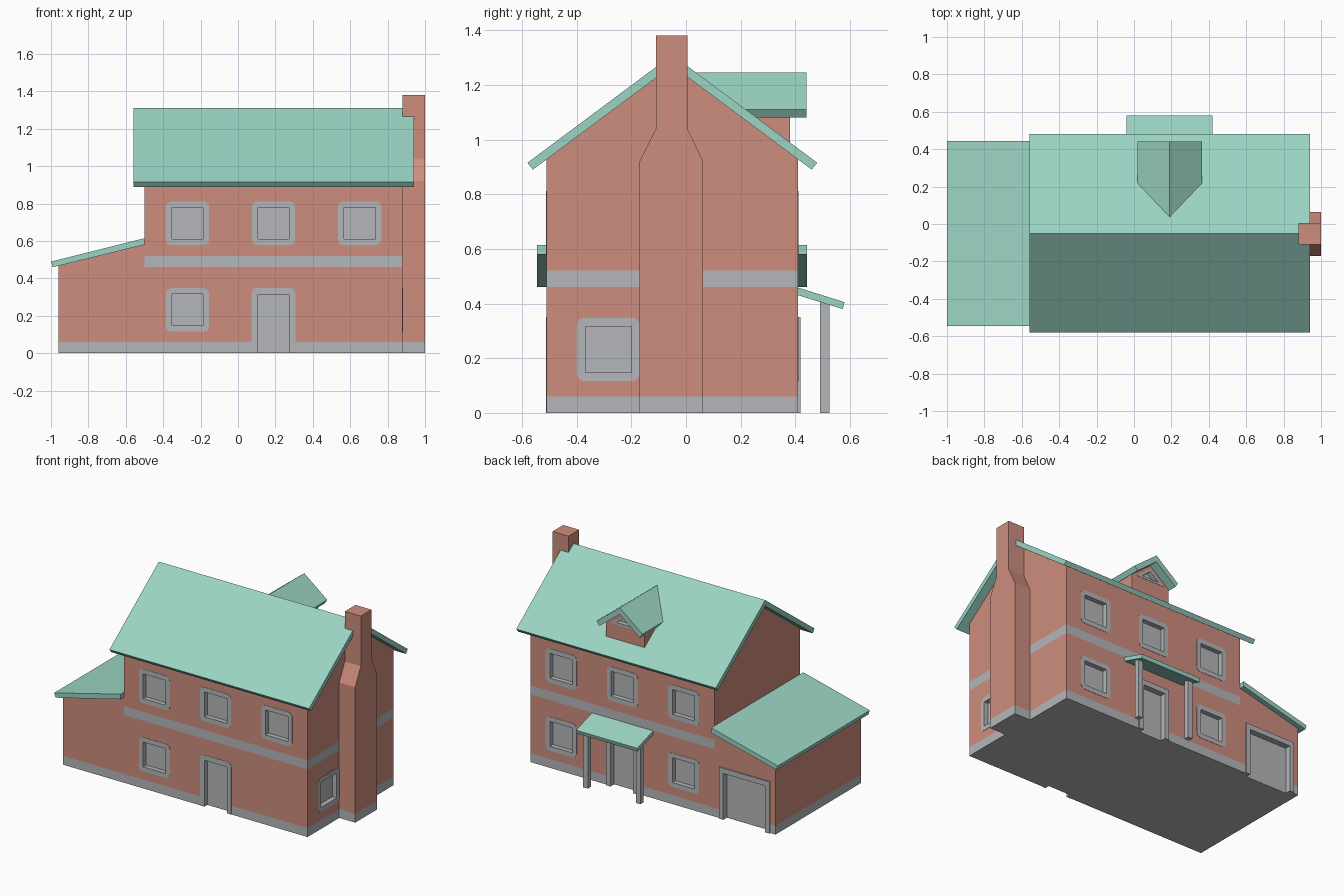
import bpy, bmesh, math
from mathutils import Vector

if "Cube" in bpy.data.objects:
    bpy.data.objects.remove(bpy.data.objects["Cube"])

def material(name, rgb):
    m = bpy.data.materials.new(name)
    m.diffuse_color = (*rgb, 1)
    m.use_nodes = True
    m.node_tree.nodes["Principled BSDF"].inputs["Base Color"].default_value = m.diffuse_color
    return m

MATS = [material("brick", (0.62, 0.27, 0.21)),
        material("grey_trim", (0.46, 0.47, 0.49)),
        material("green_roof", (0.33, 0.66, 0.55))]
BRICK, GREY, ROOF = range(3)

def add_prism(bm, pts, axis, a, b):
    """Extrude a 2D profile (u, z) along x or y from a to b."""
    place = (lambda u, v, d: (d, u, v)) if axis == 'x' else (lambda u, v, d: (u, d, v))
    lo = [bm.verts.new(place(u, v, a)) for u, v in pts]
    hi = [bm.verts.new(place(u, v, b)) for u, v in pts]
    bm.faces.new(lo)
    bm.faces.new(hi)
    for i in range(len(pts)):
        j = (i + 1) % len(pts)
        bm.faces.new((lo[i], lo[j], hi[j], hi[i]))

def finish(bm, name, mat, bands=()):
    """Make the object; horizontal bands (z0, z1) are cut in and coloured grey."""
    bmesh.ops.recalc_face_normals(bm, faces=bm.faces[:])
    for z in {z for band in bands for z in band if z > 0}:
        bmesh.ops.bisect_plane(bm, geom=bm.verts[:] + bm.edges[:] + bm.faces[:],
                               plane_co=(0, 0, z), plane_no=(0, 0, 1))
    for f in bm.faces:
        z = f.calc_center_median().z
        f.material_index = GREY if any(p <= z <= q for p, q in bands) else mat
    me = bpy.data.meshes.new(name)
    bm.to_mesh(me)
    bm.free()
    for m in MATS:
        me.materials.append(m)
    ob = bpy.data.objects.new(name, me)
    bpy.context.collection.objects.link(ob)
    return ob

def prism(name, pts, axis, a, b, mat, bands=()):
    bm = bmesh.new()
    add_prism(bm, pts, axis, a, b)
    return finish(bm, name, mat, bands)

def rect(u0, u1, z0, z1):
    return [(u0, z0), (u1, z0), (u1, z1), (u0, z1)]

def rounded(u0, u1, z0, z1, r=0.03, bottom=True):
    pts = []
    for k, (cu, cz) in enumerate(rect(u0 + r, u1 - r, z0 + r, z1 - r)):
        if k < 2 and not bottom:
            pts.append(((u0, u1)[k], z0))
            continue
        for i in range(5):
            t = math.radians(180 + 90 * k + 22.5 * i)
            pts.append((cu + r * math.cos(t), cz + r * math.sin(t)))
    return pts

# Walls
BASE, FLOOR = (0, 0.06), (0.46, 0.52)
house = prism("house_walls", [(-.51, 0), (-.51, .93), (-.05, 1.273), (.41, .93), (.41, 0)],
              'x', -.5, .88, BRICK, (BASE, FLOOR))
garage = prism("garage_walls", [(-.96, 0), (-.96, .47), (-.5, .587), (-.5, 0)],
               'y', -.51, .41, BRICK, (BASE,))
dormer = prism("dormer_walls", [(.045, .96), (.045, 1.09), (.19, 1.21), (.335, 1.09), (.335, .96)],
               'y', .15, .38, BRICK)

# Chimney
prism("chimney", [(-.17, 0), (-.17, .92), (-.11, 1.04), (-.11, 1.38),
                  (.005, 1.38), (.005, 1.04), (.063, .92), (.063, 0)],
      'x', .88, 1.0, BRICK, (BASE,))

# Roofs
prism("main_roof", [(-.58, .915), (-.05, 1.31), (.48, .915), (.46, .89), (-.05, 1.27), (-.56, .89)],
      'x', -.56, .94, ROOF)
prism("garage_roof", [(-1.0, .49), (-.5, .615), (-.5, .58), (-.99, .46)], 'y', -.545, .443, ROOF)
prism("dormer_roof", [(.02, 1.11), (.19, 1.245), (.363, 1.11), (.343, 1.08), (.19, 1.2), (.04, 1.08)],
      'y', .03, .44, ROOF)

# Porch on the back
prism("porch_roof", [(.405, .46), (.58, .405), (.573, .38), (.405, .432)], 'x', -.04, .42, ROOF)
for side, x in (("left", -.025), ("right", .37)):
    prism("porch_post_" + side, rect(x, x + .035, 0, .405), 'y', .49, .525, GREY)

# Openings: trim plates and the cutters that recess windows and doors
trim, cut = bmesh.new(), bmesh.new()
DEPTH = 0.03

def opening(outer, inner, axis, wall, out, thick):
    add_prism(trim, outer, axis, wall - out * .01, wall + out * thick)
    add_prism(cut, inner, axis, wall - out * DEPTH, wall + out * .05)

def window(u, z, axis, wall, out):
    opening(rounded(u - .116, u + .116, z - .116, z + .116),
            rect(u - .084, u + .084, z - .084, z + .084), axis, wall, out, .002)

for wall, out in ((-.51, -1), (.41, 1)):
    for x in (-.27, .19, .65):
        window(x, .695, 'y', wall, out)
window(-.27, .232, 'y', -.51, -1)
for x in (-.27, .65):
    window(x, .232, 'y', .41, 1)
window(-.284, .232, 'x', .88, 1)

# Front door, back door, garage door
opening(rounded(.073, .307, 0, .35, bottom=False), rect(.106, .274, -.05, .315), 'y', -.51, -1, .002)
opening(rect(.073, .307, 0, .35), rect(.106, .274, -.05, .315), 'y', .41, 1, .0095)
opening(rect(-.92, -.54, 0, .35), rect(-.887, -.573, -.05, .315), 'y', .41, 1, .0095)

# Triangular dormer window
opening([(.08, 1.09), (.3, 1.09), (.19, 1.178)], [(.125, 1.105), (.255, 1.105), (.19, 1.158)],
        'y', .38, 1, .002)

frames = finish(trim, "window_and_door_frames", GREY)
cutter = finish(cut, "opening_cutter", GREY)
cutter.hide_render = True
cutter.hide_viewport = True
cutter.display_type = 'WIRE'
for ob in (house, garage, dormer, frames):
    mod = ob.modifiers.new("openings", 'BOOLEAN')
    mod.operation = 'DIFFERENCE'
    mod.solver = 'EXACT'
    mod.object = cutter
